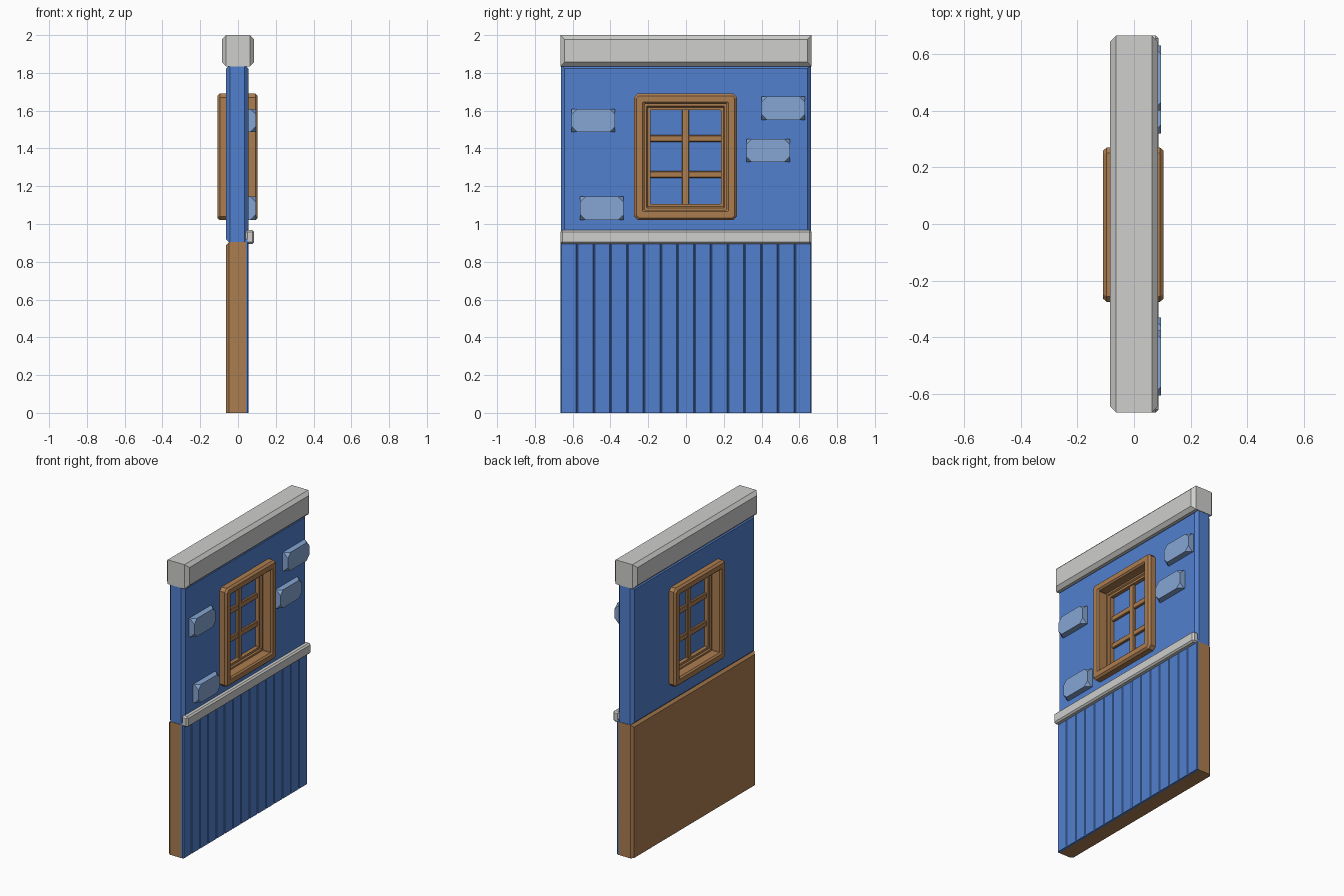
import bpy, bmesh

if "Cube" in bpy.data.objects:
    bpy.data.objects.remove(bpy.data.objects["Cube"])


def material(name, rgb):
    m = bpy.data.materials.new(name)
    m.diffuse_color = (*rgb, 1)
    m.use_nodes = True
    m.node_tree.nodes["Principled BSDF"].inputs["Base Color"].default_value = m.diffuse_color
    return m


BLUE = material("wall blue", (0.085, 0.215, 0.62))
PALE = material("pale blue brick", (0.235, 0.38, 0.65))
WOOD = material("brown wood", (0.41, 0.205, 0.08))
GREY = material("light grey trim", (0.62, 0.62, 0.61))


def finish(name, bm, mat):
    bmesh.ops.recalc_face_normals(bm, faces=bm.faces[:])
    me = bpy.data.meshes.new(name)
    bm.to_mesh(me)
    bm.free()
    me.materials.append(mat)
    ob = bpy.data.objects.new(name, me)
    bpy.context.collection.objects.link(ob)
    return ob


def box_bm(x, y, z):
    """Box from (min, max) ranges."""
    bm = bmesh.new()
    bmesh.ops.create_cube(bm, size=1)
    for v in bm.verts:
        v.co = [r[0] if c < 0 else r[1] for c, r in zip(v.co, (x, y, z))]
    return bm


def box(name, x, y, z, mat, bevel=0, pick=None, segments=1):
    """Box whose edges chosen by pick(direction axis, midpoint) are bevelled."""
    bm = box_bm(x, y, z)
    if bevel:
        edges = []
        for e in bm.edges:
            d = e.verts[1].co - e.verts[0].co
            axis = "xyz"[max(range(3), key=lambda i: abs(d[i]))]
            if pick is None or pick(axis, (e.verts[0].co + e.verts[1].co) / 2):
                edges.append(e)
        bmesh.ops.bevel(bm, geom=edges, offset=bevel, segments=segments,
                        profile=0.5, affect='EDGES', clamp_overlap=True)
    return finish(name, bm, mat)


def ring_frame(name, profile, mat, cy=-0.0025, cz=1.355, hw=0.2725, hh=0.335):
    """Rectangular frame: profile of (inset, x, corner cut) swept round the window."""
    bm = bmesh.new()
    loops = []
    for inset, x, c in profile:
        w, h = hw - inset, hh - inset
        pts = [(w, h - c), (w - c, h), (c - w, h), (-w, h - c),
               (-w, c - h), (c - w, -h), (w - c, -h), (w, c - h)]
        loops.append([bm.verts.new((x, cy + a, cz + b)) for a, b in pts])
    for a, b in zip(loops, loops[1:] + loops[:1]):
        for i in range(8):
            j = (i + 1) % 8
            bm.faces.new((a[i], a[j], b[j], b[i]))
    return finish(name, bm, mat)


Y = (-0.665, 0.665)

# Upper wall with chamfered edges and a window hole
wall = box("upper_wall", (-0.063, 0.055), (-0.662, 0.662), (0.9, 1.842), BLUE, 0.02,
           lambda a, m: a != "x" and (a == "z" or abs(m.x) > 0.03))
bpy.context.view_layer.update()
cutter = box("window_cutter", (-0.3, 0.3), (-0.24, 0.235), (1.06, 1.65), BLUE)
cutter.hide_render = True
mod = wall.modifiers.new("hole", 'BOOLEAN')
mod.operation = 'DIFFERENCE'
mod.solver = 'EXACT'
mod.object = cutter
bpy.context.view_layer.objects.active = wall
bpy.ops.object.modifier_apply(modifier=mod.name)
bpy.data.objects.remove(cutter)

# Lower wooden backing, chamfered along its back edges
box("lower_wood_panel", (-0.063, 0.042), Y, (0, 0.905), WOOD, 0.016,
    lambda a, m: m.x < -0.03 and (a == "z" or (a == "y" and m.z > 0.5)))

# Fifteen vertical planks with small V grooves
pitch = 1.33 / 15
for i in range(15):
    y0 = Y[0] + i * pitch
    box(f"plank_{i + 1}", (0.038, 0.055), (y0, y0 + pitch), (0, 0.92), BLUE, 0.005,
        lambda a, m: a == "z" and m.x > 0.05)

# Rail over the planks
box("rail", (0.04, 0.086), Y, (0.895, 0.968), GREY, 0.01)

# Top cap
box("top_cap", (-0.085, 0.085), Y, (1.835, 2.0), GREY, 0.022,
    lambda a, m: a == "z" or a == "y")

# Bricks standing out of the wall, with their front corners cut off
for n, (y0, z0) in enumerate([(-0.605, 1.486), (-0.56, 1.021), (0.4, 1.551), (0.32, 1.327)]):
    bm = box_bm((0.04, 0.095), (y0, y0 + 0.23), (z0, z0 + 0.124))
    front = [v for v in bm.verts if v.co.x > 0.07]
    bmesh.ops.bevel(bm, geom=front, offset=0.03, segments=1, affect='VERTICES')
    finish(f"brick_{n + 1}", bm, PALE)

# Window frame
f, b = 0.1045, -0.1095
ring_frame("window_frame", [
    (0, b + 0.013, 0.02), (0, f - 0.013, 0.02), (0.012, f, 0.014), (0.045, f, 0.004),
    (0.055, f - 0.01, 0.003), (0.055, b + 0.01, 0.003), (0.045, b, 0.004),
    (0.012, b, 0.014)], WOOD)

# Sash inside the frame
ring_frame("window_sash", [
    (0.05, -0.042, 0.003), (0.05, 0.037, 0.003), (0.066, 0.037, 0.003), (0.072, 0.028, 0.003),
    (0.086, 0.028, 0.003), (0.086, -0.033, 0.003), (0.072, -0.033, 0.003),
    (0.066, -0.042, 0.003)], WOOD)

# Glazing bars and pane
box("vertical_bar", (-0.024, 0.019), (-0.022, 0.017), (1.1, 1.61), WOOD, 0.004)
for n, z in enumerate((1.262, 1.453)):
    box(f"horizontal_bar_{n + 1}", (-0.022, 0.017), (-0.195, 0.19), (z - 0.018, z + 0.018),
        WOOD, 0.004)
box("window_pane", (-0.007, 0.002), (-0.21, 0.205), (1.09, 1.62), BLUE)
